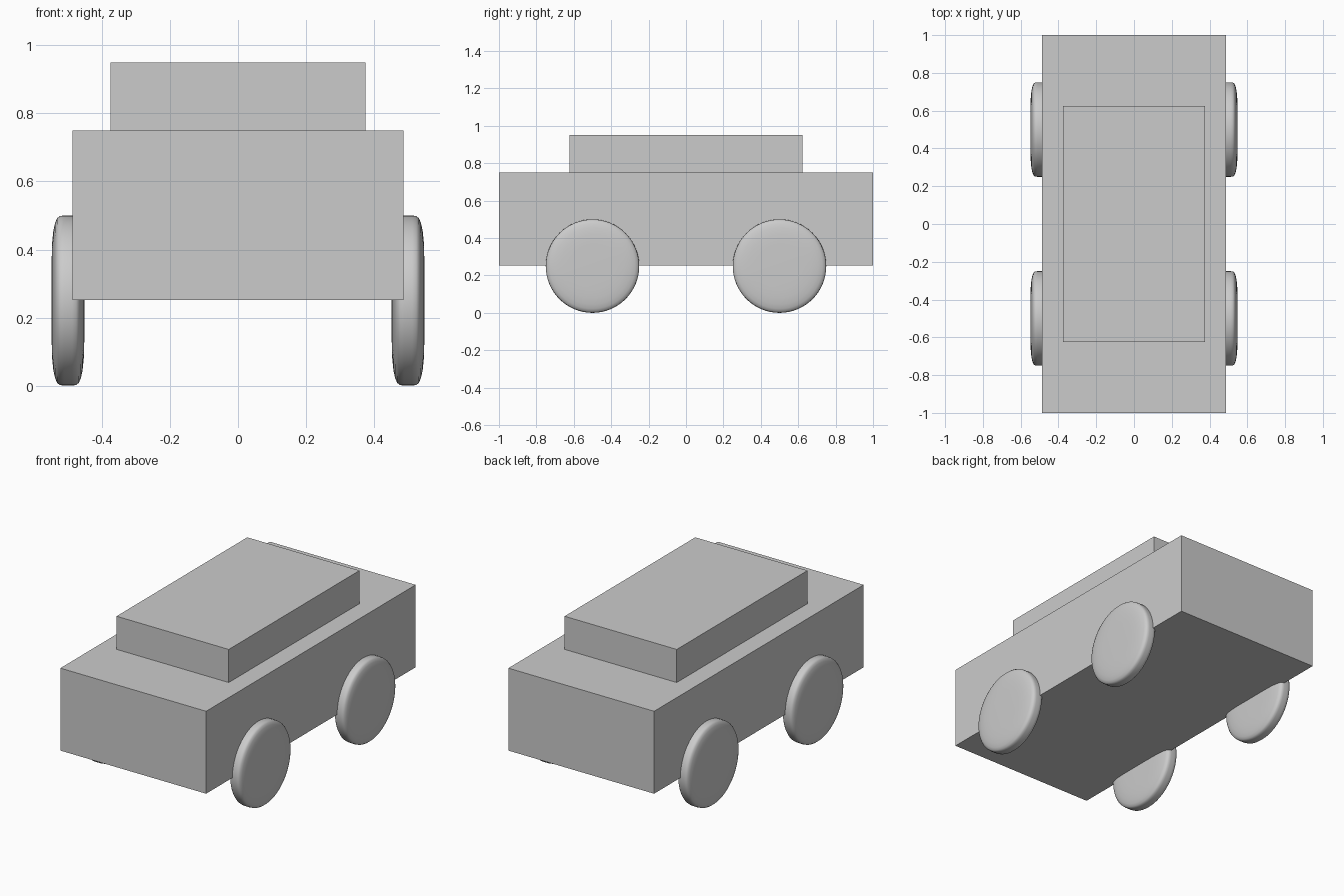
import bpy, bmesh, math

if "Cube" in bpy.data.objects:
    bpy.data.objects.remove(bpy.data.objects["Cube"])


def box(name, x, y, z0, z1):
    bpy.ops.mesh.primitive_cube_add(size=1, location=(0, 0, (z0 + z1) / 2))
    ob = bpy.context.object
    ob.name = name
    ob.scale = (2 * x, 2 * y, z1 - z0)
    bpy.ops.object.transform_apply(location=False, rotation=False, scale=True)
    return ob


# Wheel: domed profile (axial offset, radius) spun round the x axis
HALF = [(0.048, 0), (0.048, 0.12), (0.0465, 0.17), (0.043, 0.205),
        (0.038, 0.228), (0.032, 0.242), (0.024, 0.2485), (0.012, 0.25)]
PROFILE = HALF + [(-x, r) for x, r in reversed(HALF)]


def wheel(name, x, y):
    bm = bmesh.new()
    verts = [bm.verts.new((px, 0, r)) for px, r in PROFILE]
    edges = [bm.edges.new(p) for p in zip(verts, verts[1:])]
    bmesh.ops.spin(bm, geom=verts + edges, cent=(0, 0, 0), axis=(1, 0, 0),
                   angle=math.tau, steps=64, use_duplicate=False)
    bmesh.ops.remove_doubles(bm, verts=bm.verts, dist=1e-4)
    bmesh.ops.recalc_face_normals(bm, faces=bm.faces)
    for f in bm.faces:
        f.smooth = True
    mesh = bpy.data.meshes.new(name)
    bm.to_mesh(mesh)
    bm.free()
    ob = bpy.data.objects.new(name, mesh)
    ob.location = (x, y, 0.25)
    bpy.context.collection.objects.link(ob)


# Body and cabin
box("car_body", 0.487, 1.0, 0.252, 0.75)
box("cabin", 0.375, 0.624, 0.75, 0.95)

# Four wheels
for end, y in (("front", -0.5), ("rear", 0.5)):
    for side, x in (("left", -0.5), ("right", 0.5)):
        wheel(f"{end}_{side}_wheel", x, y)
